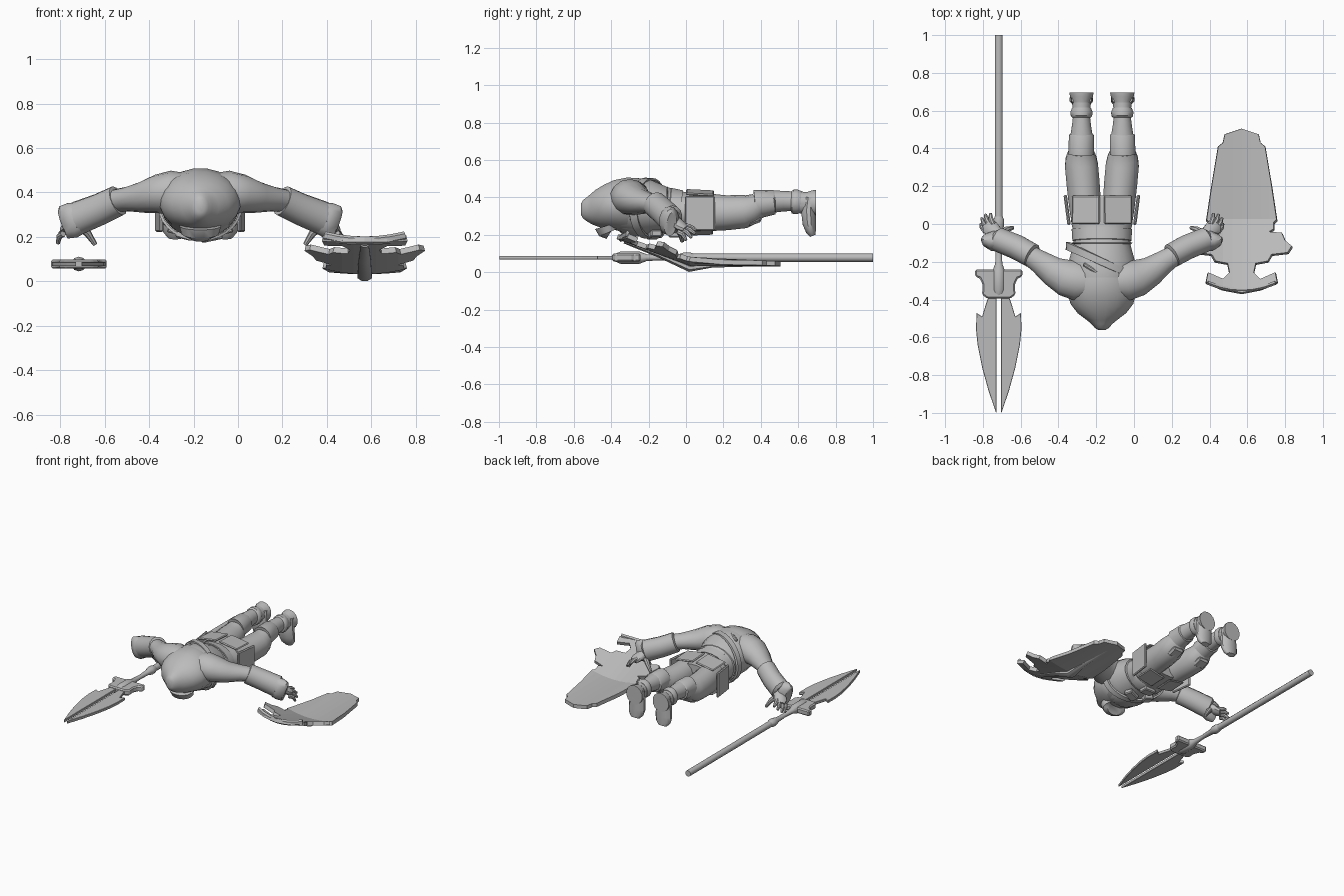
import bpy, bmesh, math
from mathutils import Vector

CX = -0.17      # figure centre line
SPX = -0.716    # spear centre line
SHX = 0.57      # shield centre line

grey = bpy.data.materials.new("plain_grey")
grey.diffuse_color = (0.5, 0.5, 0.5, 1)


def finish(name, bm, smooth=True, angle=40):
    bmesh.ops.recalc_face_normals(bm, faces=bm.faces[:])
    me = bpy.data.meshes.new(name)
    bm.to_mesh(me)
    bm.free()
    me.materials.append(grey)
    ob = bpy.data.objects.new(name, me)
    bpy.context.collection.objects.link(ob)
    if smooth:
        bpy.ops.object.select_all(action='DESELECT')
        ob.select_set(True)
        bpy.context.view_layer.objects.active = ob
        bpy.ops.object.shade_smooth_by_angle(angle=math.radians(angle))
    return ob


def tube(name, rings, sides=14, up=(0, 0, 1), angle=40):
    """Loft of ellipses along a path; ring = (x, y, z, half width, half height)."""
    bm = bmesh.new()
    pts = [Vector(r[:3]) for r in rings]
    loops = []
    for i, r in enumerate(rings):
        t = (pts[min(i + 1, len(pts) - 1)] - pts[max(i - 1, 0)]).normalized()
        side = t.cross(Vector(up)).normalized()
        top = side.cross(t)
        loops.append([bm.verts.new(pts[i] + side * r[3] * math.cos(a) + top * r[4] * math.sin(a))
                      for a in (2 * math.pi * (k + .5) / sides for k in range(sides))])
    for p, q in zip(loops, loops[1:]):
        for k in range(sides):
            n = (k + 1) % sides
            bm.faces.new((p[k], p[n], q[n], q[k]))
    bm.faces.new(loops[0])
    bm.faces.new(loops[-1])
    return finish(name, bm, angle=angle)


def box(name, loc, size, rot=(0, 0, 0), bevel=0.006):
    bm = bmesh.new()
    bmesh.ops.create_cube(bm, size=1)
    for v in bm.verts:
        v.co = Vector((v.co.x * size[0], v.co.y * size[1], v.co.z * size[2]))
    ob = finish(name, bm, False)
    ob.location, ob.rotation_euler = loc, rot
    ob.modifiers.new("bevel", 'BEVEL').width = bevel
    return ob


def plate(name, outline, z, thick, xcuts=(), ycuts=(), bend=None, bevel=0):
    """Flat outline, cut into strips, bent by a height rule and thickened."""
    bm = bmesh.new()
    bm.faces.new([bm.verts.new((x, y, 0)) for x, y in outline])
    for axis, cuts in ((0, xcuts), (1, ycuts)):
        for c in cuts:
            co, no = Vector((0, 0, 0)), Vector((0, 0, 0))
            co[axis], no[axis] = c, 1
            bmesh.ops.bisect_plane(bm, geom=bm.verts[:] + bm.edges[:] + bm.faces[:],
                                   plane_co=co, plane_no=no)
    for v in bm.verts:
        v.co.z = z + (bend(v.co.x, v.co.y) if bend else 0)
    ob = finish(name, bm, False)
    m = ob.modifiers.new("thickness", 'SOLIDIFY')
    m.thickness, m.offset = thick, 0
    if bevel:
        ob.modifiers.new("bevel", 'BEVEL').width = bevel
    return ob


def along_y(rows, x=CX):
    return [(x, y, z, a, b) for y, z, a, b in rows]


# Torso and hood, lying face down with the head toward -y
tube("torso", along_y([(.15, .32, .165, .095), (.06, .32, .17, .105), (0, .32, .163, .11), (-.05, .325, .15, .11),
                       (-.12, .335, .155, .125), (-.2, .345, .178, .15), (-.28, .352, .18, .155),
                       (-.36, .355, .17, .14), (-.42, .345, .14, .11)]), 20)
tube("hood", along_y([(-.27, .355, .165, .145), (-.31, .36, .183, .15), (-.37, .357, .183, .138),
                      (-.42, .348, .168, .122), (-.47, .34, .13, .103), (-.505, .337, .085, .083),
                      (-.53, .337, .055, .065), (-.55, .337, .038, .05), (-.562, .337, .018, .03)]), 20)
tube("hood_opening_rim", [(CX, -.42, .25, .095, .07), (CX, -.41, .215, .085, .06), (CX, -.405, .212, .06, .04)],
     16, up=(0, 1, 0))
tube("collar", along_y([(-.25, .34, .15, .15), (-.3, .335, .16, .145), (-.36, .33, .14, .12)]), 18)

# Belt, buckle, pouches and diagonal strap
tube("belt", along_y([(-.025, .322, .152, .108), (-.028, .322, .162, .118), (-.088, .328, .158, .125),
                      (-.092, .328, .148, .114)]), 20)
tube("upper_belt_edge", along_y([(-.095, .33, .15, .12), (-.1, .33, .165, .13), (-.11, .33, .152, .122)]), 20)
box("buckle", (CX, -.06, .2), (.09, .065, .03))
box("chest_pouch", (CX + .05, -.17, .2), (.09, .06, .035), (0, -.2, .3))
box("chest_pouch", (CX - .07, -.15, .208), (.07, .06, .035), (0, .25, -.2))
strap = bmesh.new()
N = 28
bands = [[strap.verts.new((CX + .186 * r * math.cos(a), -.2 + dy - .45 * .186 * math.cos(a),
                           .343 + .158 * r * math.sin(a)))
          for a in (2 * math.pi * k / N for k in range(N))]
         for r, dy in ((.96, -.022), (1.03, -.02), (1.02, .02), (.94, .022))]
for p, q in zip(bands, bands[1:]):
    for k in range(N):
        strap.faces.new((p[k], p[(k + 1) % N], q[(k + 1) % N], q[k]))
finish("diagonal_strap", strap)
box("strap_buckle", (CX - .06, -.235, .487), (.09, .02, .02), (0, -.15, -.55))

for s in (-1, 1):
    def X(d):
        return CX + s * d

    # Legs: thigh, knee band, shin, ankle band, boot
    def leg(name, rows, sides=14):
        return tube(name, [(X(d), y, z, a, b) for y, d, z, a, b in rows], sides)
    leg("thigh", [(.04, .085, .32, .083, .1), (.13, .092, .32, .088, .1), (.22, .1, .318, .09, .093),
                  (.31, .108, .325, .09, .09), (.35, .11, .338, .083, .08), (.39, .11, .36, .066, .066)])
    leg("knee_band", [(.365, .11, .362, .06, .065), (.37, .11, .362, .07, .078), (.47, .108, .375, .068, .066),
                      (.478, .108, .375, .058, .058)])
    leg("shin", [(.46, .108, .378, .062, .06), (.52, .108, .38, .052, .055), (.57, .108, .38, .046, .052),
                 (.64, .108, .375, .05, .055)])
    leg("ankle_band", [(.56, .108, .378, .045, .05), (.57, .108, .378, .057, .064), (.59, .108, .376, .061, .066),
                       (.612, .108, .374, .052, .06)])
    leg("boot_heel", [(.6, .108, .372, .047, .055), (.65, .108, .37, .05, .06), (.675, .108, .37, .062, .068),
                      (.695, .108, .37, .066, .07)])
    tube("boot_foot", [(X(.108), .662, .4, .055, .034), (X(.108), .655, .33, .06, .041),
                       (X(.11), .659, .26, .064, .037), (X(.112), .668, .22, .056, .028),
                       (X(.112), .678, .195, .032, .017)], 12, up=(0, 1, 0))
    box("knee_pad", (X(.11), .365, .272), (.09, .08, .03), (.35, 0, 0), .012)

    # Hip guards flaring out from the waist
    box("hip_guard", (X(.184), .075, .315), (.018, .16, .185), (0, 0, -s * .13))
    box("rear_skirt", (X(.085), .075, .425), (.15, .15, .012), (-.05, s * .15, 0))
    box("front_skirt", (X(.085), .075, .216), (.13, .14, .012), (.04, -s * .2, 0))

    # Arm, cuff, hand
    def arm(name, rows, sides=14):
        return tube(name, [(X(d), y, z, a, b) for d, y, z, a, b in rows], sides)
    arm("arm", [(.06, -.31, .395, .09, .09), (.13, -.3, .4, .108, .098), (.19, -.285, .393, .1, .088),
                (.26, -.25, .378, .08, .07), (.33, -.2, .37, .063, .055), (.4, -.155, .36, .052, .05)])
    arm("cuff", [(.365, -.17, .365, .045, .045), (.37, -.167, .363, .066, .07), (.45, -.123, .325, .067, .072),
                 (.55, -.082, .285, .066, .076), (.56, -.078, .28, .05, .06)])
    arm("cuff_flange", [(.53, -.095, .29, .045, .07), (.575, -.09, .275, .055, .08), (.615, -.085, .265, .035, .075),
                        (.62, -.083, .263, .02, .06)])
    arm("palm", [(.52, -.085, .29, .035, .04), (.56, -.055, .265, .042, .032), (.59, -.02, .24, .045, .026),
                 (.6, 0, .228, .036, .02)], 10)
    for k, (fd, fy, fz) in enumerate(((.59, .055, .225), (.617, .05, .205), (.636, .03, .185), (.64, 0, .17))):
        bd, by = .575 + .014 * k, -.002 - .013 * k
        arm("finger", [(bd, by, .25 - .012 * k, .014, .014), ((bd + fd) / 2 + .006, (by + fy) / 2 + .004, .238 - .012 * k, .014, .014),
                       (fd, fy, fz, .008, .008)], 8)
    arm("thumb", [(.55, -.06, .26, .022, .022), (.505, -.03, .215, .017, .017), (.472, -.02, .165, .01, .01)], 8)

# Spear
tube("spear_shaft", along_y([(1, .078, .022, .022), (.03, .078, .022, .022)], SPX), 10)
tube("spear_neck", along_y([(.04, .078, .022, .022), (.02, .078, .03, .028), (-.01, .078, .03, .028),
                            (-.04, .078, .02, .018), (-.13, .078, .016, .014), (-.21, .078, .02, .018),
                            (-.25, .078, .035, .033), (-.35, .078, .035, .033), (-.39, .078, .02, .016)], SPX), 10)
half = [(.125, -.242), (.125, -.278), (.1, -.288), (.086, -.32), (.088, -.375), (.06, -.395)]
plate("spear_guard", [(SPX + x, y) for x, y in half] + [(SPX - x, y) for x, y in reversed(half)],
      .078, .042, bevel=.008)
blade = [(.012, -.37), (.055, -.385), (.07, -.43), (.088, -.49), (.118, -.47), (.12, -.56), (.112, -.64),
         (.088, -.76), (.055, -.88), (.016, -.995), (.012, -1)]
for s in (-1, 1):
    plate("spear_blade", [(SPX + s * x, y) for x, y in blade], .078, .02, bevel=.007)

# Shield: one bent, slightly dished plate with a spine underneath
half = [(.09, .475), (.1, .43), (.125, .41), (.16, .2), (.187, .02), (.172, .005), (.172, -.03), (.145, -.045),
        (.215, -.05), (.232, -.09), (.268, -.12), (.245, -.155), (.16, -.165), (.14, -.2), (.075, -.212), (.065, -.26),
        (.1, -.295), (.18, -.26), (.19, -.31), (.1, -.348)]
outline = [(0, .505)] + half + [(0, -.367)] + [(-x, y) for x, y in reversed(half)]


def shield_height(x, y):
    return max(0, .025 - y) * .37 + .7 * x * x * (1 if y < .03 else .5)


shield = plate("shield", outline, .045, .026, [-.15, -.1, -.05, 0.001, .05, .1, .15], [.025], shield_height)
shield.location.x = SHX
tube("shield_spine", [(SHX, -.33, .165, .02, .012), (SHX, -.15, .098, .03, .018), (SHX, .02, .022, .035, .022),
                      (SHX, .14, .036, .02, .012), (SHX, .42, .042, .012, .01)], 8)
tube("shield_front_rim", [(SHX + x, -.35 + 1.2 * x * x, .182 + .7 * x * x, .012, .02)
                          for x in (-.18, -.12, -.06, 0, .06, .12, .18)], 6)
